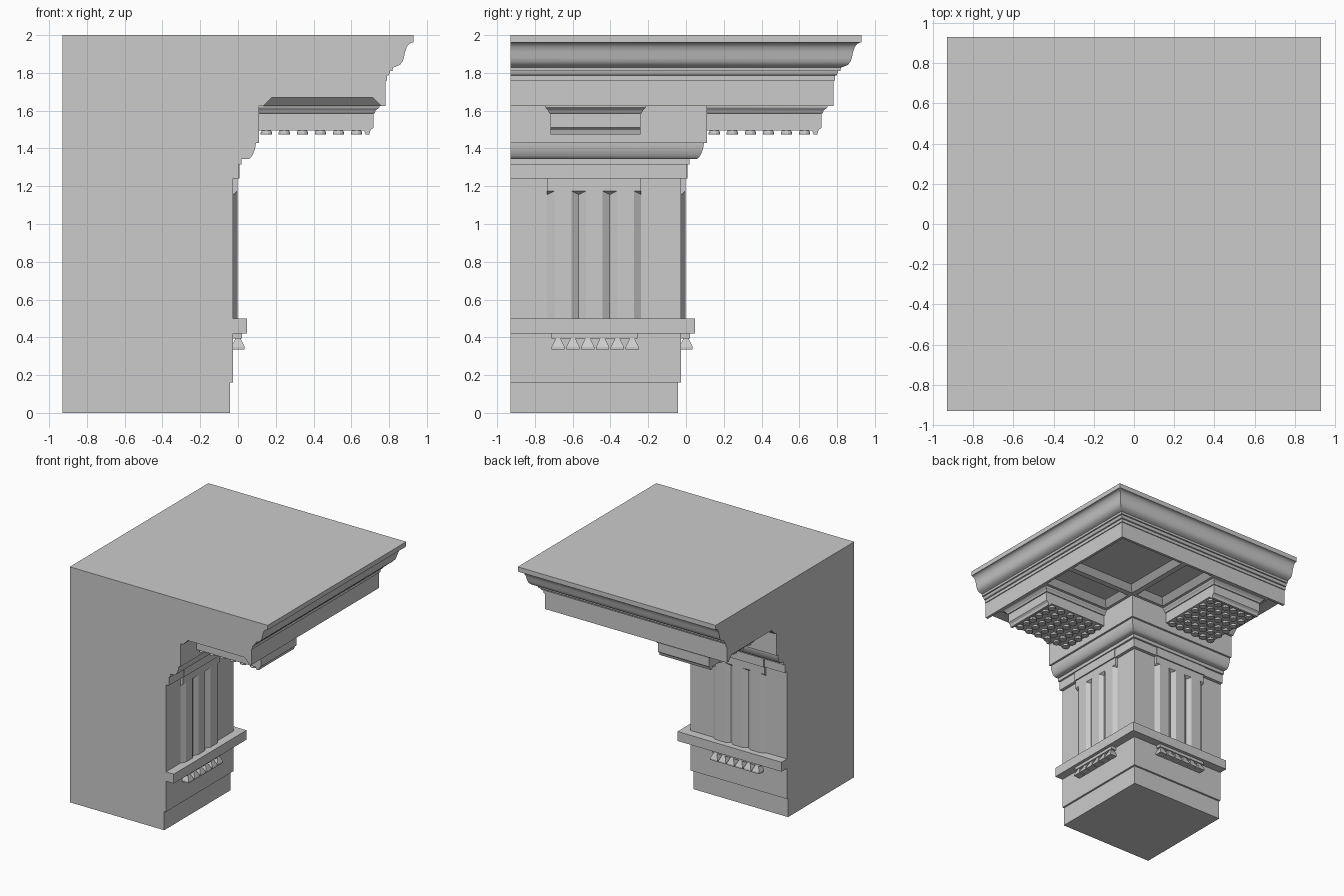
import bpy, bmesh, math

if "Cube" in bpy.data.objects:
    bpy.data.objects.remove(bpy.data.objects["Cube"])

E = 0.93  # half width of the block


def make(name, pieces):
    """One object from several (verts, faces) pieces."""
    bm = bmesh.new()
    for verts, faces in pieces:
        vs = [bm.verts.new(v) for v in verts]
        for f in faces:
            bm.faces.new([vs[i] for i in f])
        bmesh.ops.remove_doubles(bm, verts=vs, dist=1e-5)
    bmesh.ops.recalc_face_normals(bm, faces=bm.faces)
    me = bpy.data.meshes.new(name)
    bm.to_mesh(me)
    bm.free()
    ob = bpy.data.objects.new(name, me)
    bpy.context.collection.objects.link(ob)
    return ob


def loft(rings):
    """Closed skin through rings of equal point count, capped at both ends."""
    n = len(rings[0])
    verts = [p for r in rings for p in r]
    faces = [(k*n+i, k*n+(i+1) % n, (k+1)*n+(i+1) % n, (k+1)*n+i)
             for k in range(len(rings)-1) for i in range(n)]
    faces += [tuple(range(n)), tuple(range((len(rings)-1)*n, len(rings)*n))]
    return verts, faces


def rect(x0, x1, y0, y1, z):
    return [(x0, y0, z), (x1, y0, z), (x1, y1, z), (x0, y1, z)]


def box(x0, x1, y0, y1, z0, z1):
    return loft([rect(x0, x1, y0, y1, z0), rect(x0, x1, y0, y1, z1)])


def circle(x, y, z, r, n):
    return [(x+r*math.cos(2*math.pi*(i+.5)/n), y+r*math.sin(2*math.pi*(i+.5)/n), z)
            for i in range(n)]


def swap(pieces):
    return [([(y, x, z) for x, y, z in v], f) for v, f in pieces]


def pair(name, pieces):
    """Same part on the right face and, mirrored over the diagonal, on the back face."""
    return [make("right_" + name, pieces), make("back_" + name, swap(pieces))]


def smooth(ob):
    bpy.ops.object.select_all(action='DESELECT')
    ob.select_set(True)
    bpy.context.view_layer.objects.active = ob
    bpy.ops.object.shade_smooth_by_angle(angle=math.radians(32))


# Main body: moulding profile mitred round the corner
profile = [(-.042, 0), (-.042, .16), (-.026, .16), (-.026, .42), (.047, .42), (.047, .5),
           (-.026, .5), (-.026, 1.24), (.002, 1.24), (.002, 1.315), (.018, 1.315),
           (.018, 1.343), (.053, 1.343), (.066, 1.35), (.077, 1.365), (.087, 1.388),
           (.093, 1.41), (.095, 1.43), (.112, 1.43), (.112, 1.625), (.78, 1.625),
           (.78, 1.76), (.788, 1.76), (.788, 1.785), (.797, 1.788), (.803, 1.797),
           (.806, 1.81), (.818, 1.81), (.82, 1.828), (.838, 1.834), (.857, 1.843),
           (.87, 1.858), (.878, 1.88), (.884, 1.91), (.893, 1.937), (.905, 1.952),
           (.918, 1.96), (E, 1.96), (E, 2)]
n = len(profile)
verts = ([(d, -E, z) for d, z in profile] + [(d, d, z) for d, z in profile]
         + [(-E, d, z) for d, z in profile] + [(-E, -E, 0), (-E, -E, 2)])
faces = [(s*n+i, s*n+i+1, s*n+n+i+1, s*n+n+i) for s in (0, 1) for i in range(n-1)]
faces += [tuple(range(n)) + (3*n+1, 3*n), tuple(range(2*n, 3*n)) + (3*n+1, 3*n),
          (0, n, 2*n, 3*n), (n-1, 2*n-1, 3*n-1, 3*n+1)]
body = make("entablature_body", [(verts, faces)])


# Sunken soffit panels with sloped sides
def coffer(x0, x1, y0, y1):
    a, b = .018, -.045
    return loft([rect(x0-a, x1+a, y0-a, y1+a, 1.625-a), rect(x0-b, x1+b, y0-b, y1+b, 1.67)])


side = [coffer(.135, .757, -.19, .085), coffer(.135, .757, -1.05, -.775)]
cutter = make("coffer_cutter", side + swap(side) + [coffer(.135, .757, .135, .757)])
mod = body.modifiers.new("coffers", 'BOOLEAN')
mod.operation, mod.solver, mod.object = 'DIFFERENCE', 'EXACT', cutter
bpy.context.view_layer.objects.active = body
body.select_set(True)
bpy.ops.object.modifier_apply(modifier=mod.name)
bpy.data.objects.remove(cutter)
smooth(body)

# Triglyphs: plan outline (y, depth) with grooves that slope out at the top
F, W = -.002, -.026
plan = [(-.735, W), (-.697, F), (-.606, F), (-.568, W), (-.53, F), (-.442, F),
        (-.404, W), (-.366, F), (-.275, F), (-.237, W)]
back = [(-.05, -.237), (-.05, -.735)]


def flat_ring(z):
    return [(F, y, z) for y, x in plan] + [(x, y, z) for x, y in back]


rings = [[(x, y, .49) for y, x in plan] + [(x, y, .49) for x, y in back],
         [(x, y, 1.155 if x == W else 1.175) for y, x in plan] + [(x, y, 1.175) for x, y in back],
         flat_ring(1.175), flat_ring(1.241)]
pair("triglyph", [loft(rings)])
pair("triglyph_cap", [box(-.05, .009, -.737, -.235, 1.24, 1.316)])

# Regula strip with six pyramid drops
pair("regula", [box(-.05, .02, -.713, -.257, .395, .421)])
drops = []
for i in range(6):
    y = -.677 + i*.0784
    drops.append(loft([rect(-h, h, y-h, y+h, z)
                       for z, h in ((.335, .035), (.349, .035), (.396, .012))]))
pair("regula_drops", drops)

# Mutules: block with crown moulding and front drip edge
steps = [(1.495, .7, 0), (1.51, .717, 0), (1.585, .717, 0), (1.587, .724, .007),
         (1.598, .727, .01), (1.607, .735, .017), (1.613, .745, .024),
         (1.618, .749, .027), (1.626, .749, .027)]
mutule = loft([rect(.1, f, -.718-s, -.24+s, z) for z, f, s in steps])
drip_outline = [(.703, 1.5), (.695, 1.475), (.675, 1.475), (.665, 1.5)]
drip = loft([[(x, y, z) for x, z in drip_outline] for y in (-.718, -.24)])
for ob in pair("mutule", [mutule]):
    smooth(ob)
pair("mutule_drip", [drip])

# Grid of round drops under each mutule
grid = []
for i in range(6):
    for j in range(6):
        x, y = .15 + i*.0955, -.679 + j*.08
        grid.append(loft([circle(x, y, 1.475, .031, 12), circle(x, y, 1.484, .031, 12),
                          circle(x, y, 1.497, .024, 12)]))
pair("mutule_drops", grid)
